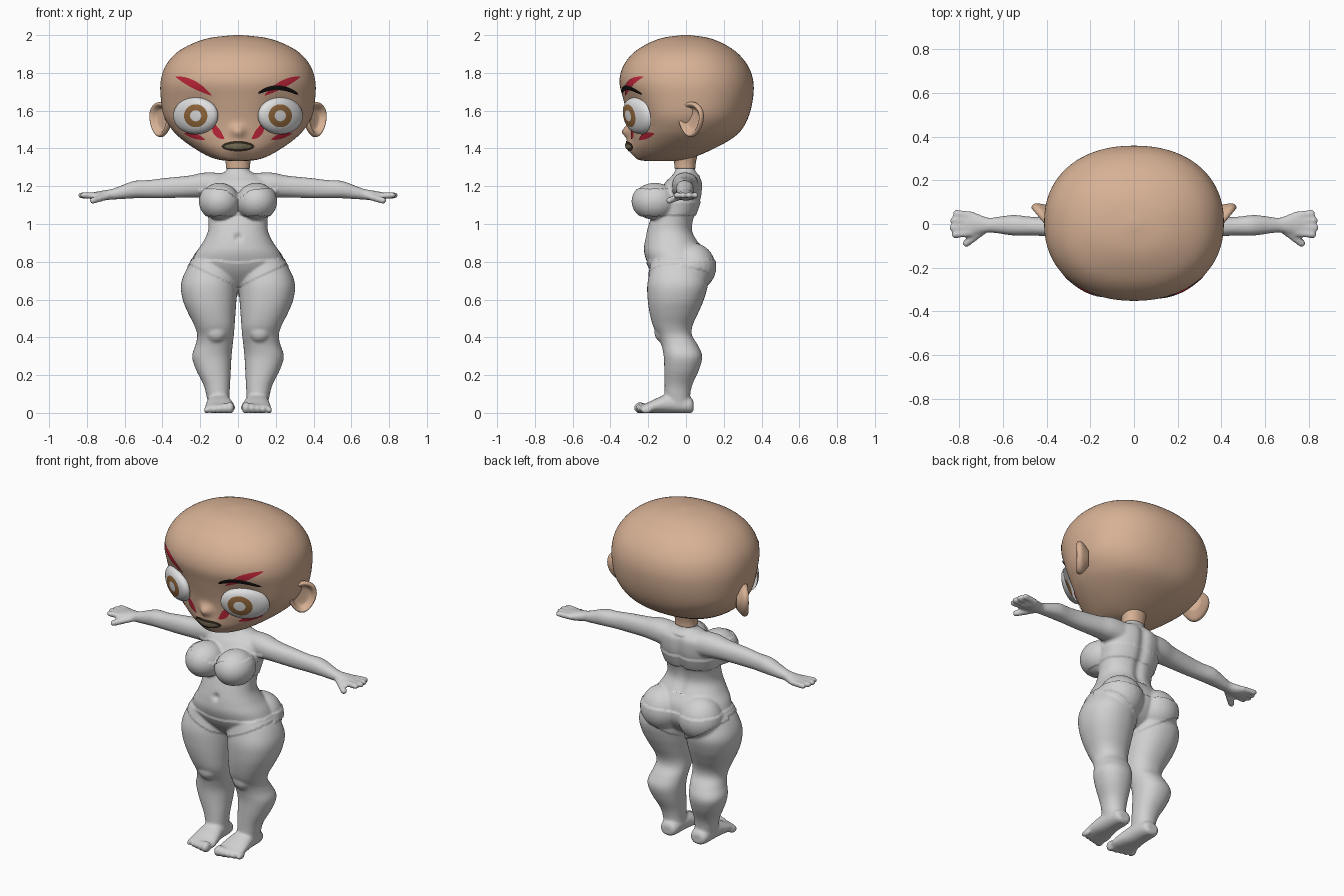
import bpy, bmesh, math
from mathutils import Vector, Matrix
from mathutils.bvhtree import BVHTree

cube = bpy.data.objects.get("Cube")
if cube:
    bpy.data.objects.remove(cube)


def material(name, *rgb):
    m = bpy.data.materials.new(name)
    m.use_nodes = True
    m.diffuse_color = (*rgb, 1)
    m.node_tree.nodes["Principled BSDF"].inputs["Base Color"].default_value = (*rgb, 1)
    return m


SKIN = material("skin tan", .68, .44, .30)
GREY = material("body grey", .64, .64, .64)
WHITE = material("eye white", .75, .75, .76)
BROWN = material("iris brown", .29, .14, .045)
RED = material("paint red", .55, .02, .045)
BLACK = material("brow black", .008, .006, .006)
DARK = material("lip dark", .035, .025, .015)
OLIVE = material("mouth olive", .20, .17, .10)


def finish(name, bm, *mats):
    me = bpy.data.meshes.new(name)
    bm.to_mesh(me)
    bm.free()
    for m in mats:
        me.materials.append(m)
    for p in me.polygons:
        p.use_smooth = True
    ob = bpy.data.objects.new(name, me)
    bpy.context.collection.objects.link(ob)
    return ob


def spline(rows, steps):
    """Catmull-Rom interpolation through rows of numbers."""
    rows = [rows[0]] + list(rows) + [rows[-1]]
    out = []
    for a, b, c, d in zip(rows, rows[1:], rows[2:], rows[3:]):
        for i in range(steps):
            t = i / steps
            out.append([q + .5 * t * (r - p + t * (2*p - 5*q + 4*r - s + t * (3*(q - r) + s - p)))
                        for p, q, r, s in zip(a, b, c, d)])
    return out + [rows[-1]]


def loft(bm, axis, rows, side=1, steps=5, n=40, power=2.2):
    """Rows are (position on axis, two centre values, two radii)."""
    def signed(v):
        return math.copysign(abs(v) ** (2 / power), v)
    rings = []
    for t, c1, c2, r1, r2 in spline(rows, steps):
        ring = []
        for k in range(n):
            a = math.tau * k / n
            p = [c1 + max(r1, .002) * signed(math.cos(a)), c2 + max(r2, .002) * signed(math.sin(a))]
            p.insert("xyz".index(axis), t)
            ring.append(bm.verts.new((p[0] * side, p[1], p[2])))
        rings.append(ring)
    for a, b in zip(rings, rings[1:]):
        for k in range(n):
            bm.faces.new((a[k], a[k - 1], b[k - 1], b[k]))
    bm.faces.new(rings[0])
    bm.faces.new(rings[-1][::-1])


def upright(rows):
    """Turn (z, x min, x max, y front, y back) into loft rows."""
    return [(z, (a + b) / 2, (f + k) / 2, (b - a) / 2, (k - f) / 2) for z, a, b, f, k in rows]


def ball(bm, centre, radii):
    m = Matrix.Translation(centre) @ Matrix.Diagonal((*radii, 1))
    bmesh.ops.create_uvsphere(bm, u_segments=24, v_segments=16, radius=1, matrix=m)


def limb(bm, a, b, r):
    """Finger made of overlapping balls."""
    for i in range(9):
        ball(bm, Vector(a).lerp(Vector(b), i / 8), (r, r, r))


def bump(x, z, cx, cz, r):
    return math.exp(-((x - cx) ** 2 + (z - cz) ** 2) / r ** 2)


# Body: torso, limbs, hands and feet fused into one skin
bm = bmesh.new()
torso = [(1.31, .06, -.055, .045), (1.28, .064, -.058, .05), (1.25, .13, -.08, .075),
         (1.22, .17, -.11, .088), (1.15, .175, -.15, .085), (1.08, .165, -.17, .065),
         (1.02, .157, -.19, .042), (.96, .16, -.208, .038), (.9, .188, -.22, .07),
         (.84, .227, -.22, .105), (.76, .25, -.187, .11), (.69, .2, -.13, .07), (.65, .08, -.08, .02)]
loft(bm, "z", upright([(z, -w, w, f, k) for z, w, f, k in torso]))
leg = [(.84, .03, .215, -.17, .1), (.76, .01, .273, -.188, .1), (.68, .005, .302, -.205, .115),
       (.6, .008, .293, -.203, .095), (.53, .013, .265, -.193, .065), (.46, .018, .23, -.175, .034),
       (.41, .022, .216, -.15, .032), (.36, .028, .225, -.13, .062), (.3, .034, .243, -.118, .086),
       (.23, .038, .223, -.115, .07), (.15, .042, .183, -.113, .034), (.09, .045, .167, -.112, .022),
       (.03, .045, .155, -.1, .025)]
foot = [(.04, .1, .035, .03, .025), (.02, .1, .04, .052, .042), (-.08, .1, .05, .062, .052),
        (-.15, .097, .04, .074, .04), (-.2, .095, .028, .08, .028), (-.235, .095, .022, .074, .02)]
arm = [(.08, 0, 1.2, .07, .07), (.18, -.005, 1.205, .068, .067), (.26, -.01, 1.198, .056, .058),
       (.39, -.012, 1.19, .045, .053), (.47, -.01, 1.185, .043, .048), (.55, -.006, 1.182, .047, .046),
       (.63, -.005, 1.165, .037, .034), (.67, -.005, 1.157, .034, .028), (.72, 0, 1.15, .048, .026),
       (.765, 0, 1.148, .055, .02), (.785, 0, 1.148, .05, .015)]
for s in (1, -1):
    loft(bm, "z", upright(leg), s)
    loft(bm, "y", foot, s)
    loft(bm, "x", arm, s)
    ball(bm, (s * .097, -.165, 1.12), (.105, .118, .098))
    ball(bm, (s * .125, .035, .775), (.125, .12, .125))
    ball(bm, (s * .115, -.118, .43), (.06, .05, .06))
    for i in range(5):
        r = .031 - .003 * i
        ball(bm, (s * (.042 + .031 * i), -.243 + .008 * i, r - .004), (r * .75, .032, r))
    for i in range(4):
        y = -.045 + .03 * i
        limb(bm, (s * .74, y * .9, 1.15), (s * (.835 - .012 * abs(i - 1.3)), y * 1.1, 1.152), .0165)
    limb(bm, (s * .69, -.03, 1.147), (s * .768, -.088, 1.124), .018)
bmesh.ops.recalc_face_normals(bm, faces=bm.faces[:])
body = finish("body", bm, GREY)
fuse = body.modifiers.new("fuse", "REMESH")
fuse.mode = "VOXEL"
fuse.voxel_size = .008
soften = body.modifiers.new("soften", "SMOOTH")
soften.factor = .5
soften.iterations = 5
bpy.context.view_layer.update()
fused = body.evaluated_get(bpy.context.evaluated_depsgraph_get())
mesh = bpy.data.meshes.new_from_object(fused)
body.modifiers.clear()
body.data = mesh
mesh.materials.clear()
mesh.materials.append(GREY)
for p in mesh.polygons:
    p.use_smooth = True

# Raised underwear, navel and spine groove
moves = []
for v in mesh.vertices:
    x, y, z = abs(v.co.x), v.co.y, v.co.z
    top = 1.185 - .05 * bump(x, 0, 0, 0, .05) if y < -.06 else 1.12
    bra = x < .21 and 1.045 < z < top
    hem = .665 + .48 * x if y < -.03 else .61 + .62 * x
    briefs = hem < z < .80 + .06 * x
    lift = .006 if bra or briefs else 0
    if y < -.1:
        lift -= .015 * bump(x, z, 0, .93, .018)
    elif y > 0 and .9 < z < 1.25:
        lift -= .014 * bump(x, 0, 0, 0, .03)
    moves.append(v.co + v.normal * lift)
for v, co in zip(mesh.vertices, moves):
    v.co = (co.x, co.y, max(co.z, 0))

# Head: lofted skull with eye sockets, nose and lips pushed in or out
bm = bmesh.new()
skull = [(1.333, .03, -.2, -.06), (1.34, .1, -.243, 0), (1.36, .16, -.262, .06), (1.4, .23, -.28, .15),
         (1.45, .3, -.288, .24), (1.5, .35, -.296, .295), (1.57, .392, -.31, .332),
         (1.66, .408, -.332, .354), (1.75, .41, -.352, .357), (1.83, .387, -.335, .332),
         (1.9, .333, -.285, .278), (1.95, .253, -.212, .207), (1.985, .15, -.125, .12), (2, .02, -.02, .02)]
loft(bm, "z", upright([(z, -w, w, f, k) for z, w, f, k in skull]), steps=7, n=128)
for v in bm.verts:
    x, y, z = v.co
    if y < -.08:
        v.co.y += (.028 * bump(abs(x), z, .225, 1.585, .1) - .04 * bump(x, z, 0, 1.49, .032)
                   - .03 * bump(x, z, 0, 1.41, .06))
bmesh.ops.recalc_face_normals(bm, faces=bm.faces[:])
tree = BVHTree.FromBMesh(bm)
finish("head", bm, SKIN)

bm = bmesh.new()
loft(bm, "z", [(1.295, 0, -.005, .064, .056), (1.33, 0, -.005, .066, .058), (1.4, 0, 0, .08, .07)])
finish("neck", bm, SKIN)

# Ears: cupped discs flaring outwards to the back
cup = [(.3, -.018), (.6, -.014), (.74, .002), (.88, .014), (1, .006), (1, -.012), (.8, -.03), (.5, -.05)]
for s, label in ((1, "left"), (-1, "right")):
    bm = bmesh.new()
    rings = []
    for r, h in spline(cup, 3):
        ring = []
        for k in range(36):
            a = math.tau * k / 36
            u, w = r * math.cos(a), r * math.sin(a)
            u *= .078 * (1 + .22 * w)
            ring.append(bm.verts.new((s * (.412 + .64 * u + .77 * h), .025 + .77 * u - .64 * h, 1.553 + .092 * w)))
        rings.append(ring)
    for a, b in zip(rings, rings[1:]):
        for k in range(36):
            bm.faces.new((a[k], a[k - 1], b[k - 1], b[k]))
    bm.faces.new(rings[0])
    bm.faces.new(rings[-1])
    bmesh.ops.recalc_face_normals(bm, faces=bm.faces[:])
    finish(label + "_ear", bm, SKIN)

    # Eyes: slanted domes with a ring-shaped iris
    bm = bmesh.new()
    previous = None
    for f in (.1, .25, .38, .52, .64, .75, .84, .91, .96, .99, 1):
        squash = 1 - .16 * max(0, f - .5) / .5
        ring = []
        for k in range(48):
            a = math.tau * k / 48
            dx, dz = .119 * f * math.cos(a), .117 * f * squash * math.sin(a)
            y = -.247 - .062 * math.sqrt(1 - f * f) + .5 * dx - .15 * dz
            ring.append(bm.verts.new((s * (.224 + dx), y, 1.573 + dz)))
        if previous:
            for k in range(48):
                face = bm.faces.new((previous[k], previous[k - 1], ring[k - 1], ring[k]))
                face.material_index = 1 if .25 < f < .53 else 0
        else:
            bm.faces.new(ring)
        previous = ring
    bmesh.ops.recalc_face_normals(bm, faces=bm.faces[:])
    if sum(f.normal.y for f in bm.faces) > 0:
        bmesh.ops.reverse_faces(bm, faces=bm.faces[:])
    finish(label + "_eye", bm, WHITE, BROWN)


def mark(name, mat, start, mid, end, width, lift=.005, taper=.8):
    """Thin spindle-shaped plate laid over the face."""
    bm = bmesh.new()
    a, m, b = Vector(start), Vector(mid), Vector(end)
    previous = None
    for i in range(25):
        t = i / 24
        p = a.lerp(m, t).lerp(m.lerp(b, t), t)
        d = ((m - a).lerp(b - m, t)).normalized()
        w = width * (.03 + math.sin(math.pi * t) ** taper)
        row = []
        for j in range(-2, 3):
            x, z = p.x - d.y * w * j / 2, p.y + d.x * w * j / 2
            hit = tree.ray_cast(Vector((x, -1, z)), Vector((0, 1, 0)))[0]
            row.append(bm.verts.new((x, (hit.y if hit else -.25) - lift, z)))
        if previous:
            for j in range(4):
                bm.faces.new((previous[j], row[j], row[j + 1], previous[j + 1]))
        previous = row
    bm.normal_update()
    if sum(f.normal.y for f in bm.faces) > 0:
        bmesh.ops.reverse_faces(bm, faces=bm.faces[:])
    finish(name, bm, mat)


# Face paint, brow and mouth
for s, label in ((1, "left"), (-1, "right")):
    mark(label + "_forehead_stripe", RED, (s * .33, 1.78), (s * .24, 1.75), (s * .14, 1.68), .019)
    mark(label + "_nose_stripe", RED, (s * .132, 1.535), (s * .12, 1.48), (s * .072, 1.45), .019)
    mark(label + "_cheek_stripe", RED, (s * .285, 1.48), (s * .23, 1.47), (s * .175, 1.445), .014)
mark("left_brow", BLACK, (.105, 1.69), (.21, 1.755), (.32, 1.685), .012, .009, .4)
mark("lips", DARK, (-.087, 1.41), (0, 1.414), (.087, 1.41), .027, .005, .5)
mark("mouth", OLIVE, (-.072, 1.41), (0, 1.413), (.072, 1.41), .014, .009, .5)
